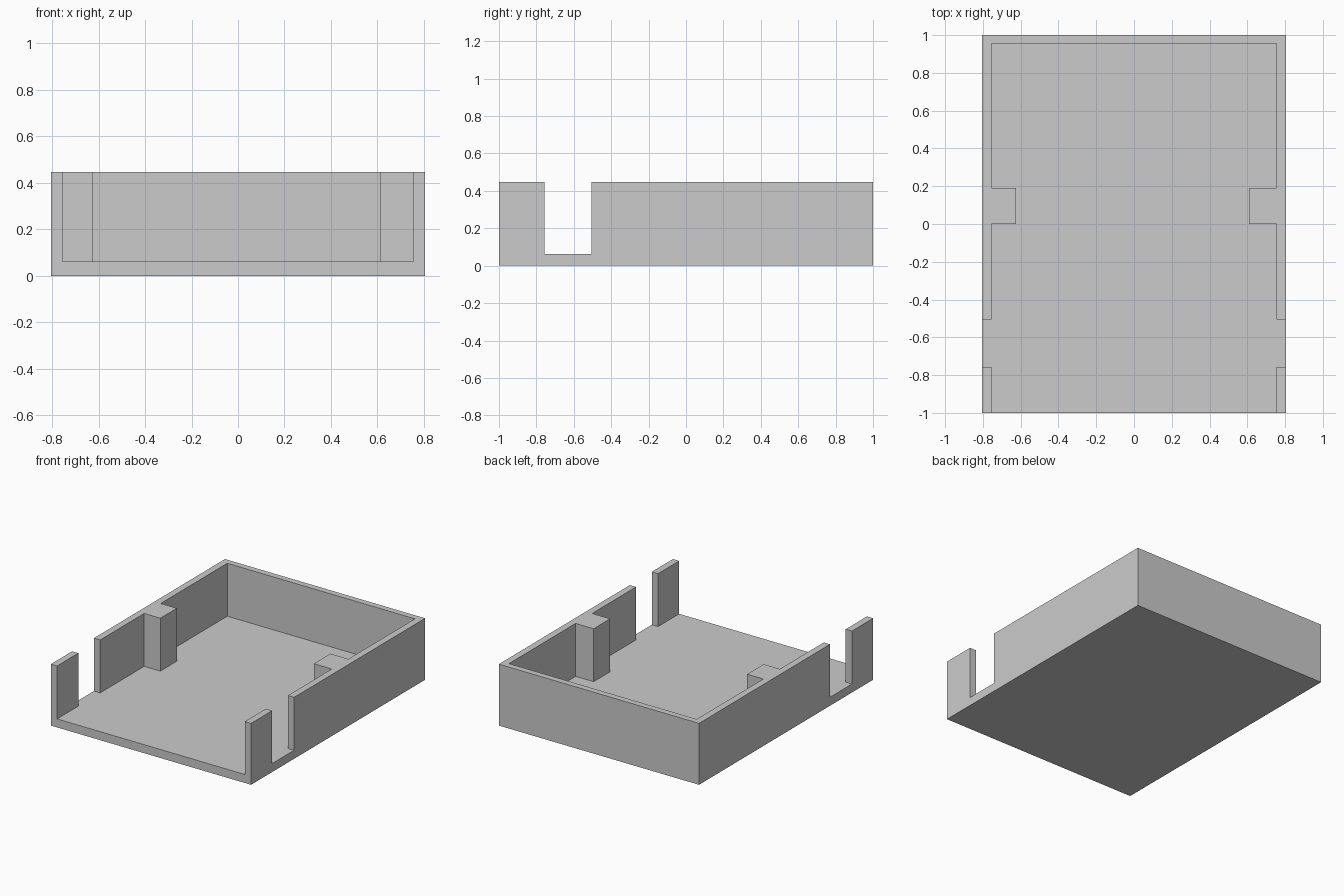
import bpy
import bmesh

if "Cube" in bpy.data.objects:
    bpy.data.objects.remove(bpy.data.objects["Cube"])

W, L = 0.805, 1.0          # outer half width and half length
INNER = 0.755              # inner half width
FLOOR, TOP = 0.062, 0.447  # floor thickness and wall height


def extrude_profile(name, points, z0, z1):
    """Solid prism from a plan outline (counter-clockwise)."""
    bm = bmesh.new()
    face = bm.faces.new([bm.verts.new((x, y, z0)) for x, y in points])
    result = bmesh.ops.extrude_face_region(bm, geom=[face])
    top = [v for v in result["geom"] if isinstance(v, bmesh.types.BMVert)]
    bmesh.ops.translate(bm, verts=top, vec=(0, 0, z1 - z0))
    bmesh.ops.recalc_face_normals(bm, faces=bm.faces[:])
    mesh = bpy.data.meshes.new(name)
    bm.to_mesh(mesh)
    bm.free()
    obj = bpy.data.objects.new(name, mesh)
    bpy.context.collection.objects.link(obj)
    return obj


def rect(x0, x1, y0, y1):
    return [(x0, y0), (x1, y0), (x1, y1), (x0, y1)]


# Floor slab
extrude_profile("floor", rect(-W, W, -L, L), 0, FLOOR)

# Continuous U-shaped wall with one inner pillar on each side
back, gap = 0.955, -0.505
pillar_y0, pillar_y1 = 0.0, 0.19
pillar_left, pillar_right = -0.625, 0.61
wall = [
    (-W, gap), (-INNER, gap),
    (-INNER, pillar_y0), (pillar_left, pillar_y0),
    (pillar_left, pillar_y1), (-INNER, pillar_y1),
    (-INNER, back), (INNER, back),
    (INNER, pillar_y1), (pillar_right, pillar_y1),
    (pillar_right, pillar_y0), (INNER, pillar_y0),
    (INNER, gap), (W, gap), (W, L), (-W, L),
]
extrude_profile("walls", wall, FLOOR, TOP)

# Short wall posts at the open front, beyond the side doorways
for side, x0, x1 in (("left", -W, -INNER), ("right", INNER, W)):
    extrude_profile(f"front_post_{side}", rect(x0, x1, -L, -0.757), FLOOR, TOP)
